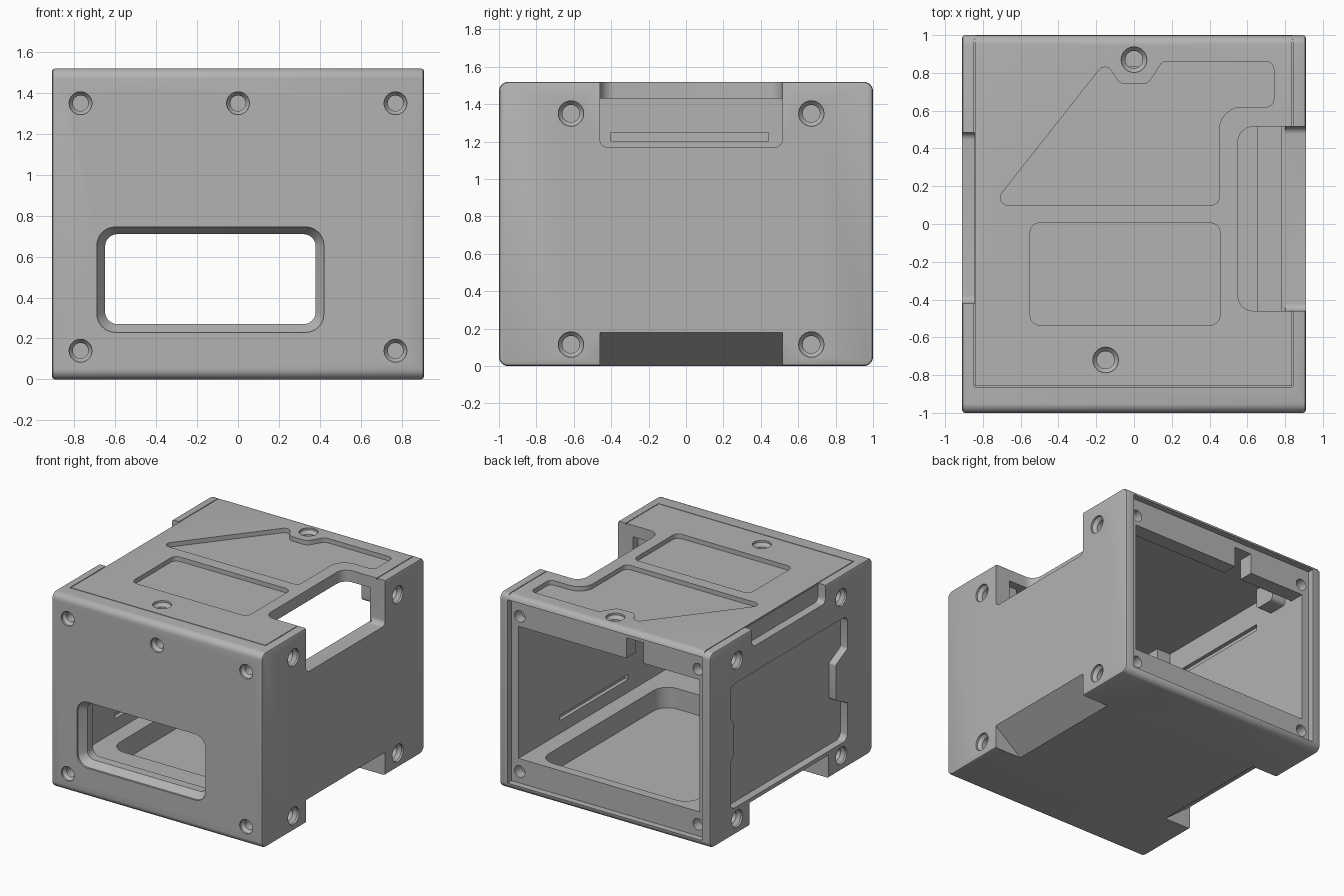
import bpy, bmesh, math
from mathutils import Vector

if "Cube" in bpy.data.objects:
    bpy.data.objects.remove(bpy.data.objects["Cube"])

grey = bpy.data.materials.new("housing_grey")
grey.use_nodes = True
COLOR = (0.45, 0.45, 0.45, 1)
grey.diffuse_color = COLOR
grey.node_tree.nodes["Principled BSDF"].inputs["Base Color"].default_value = COLOR


def fillet(corners, radius, seg=6):
    """Round every corner of a polygon with an exact arc."""
    out, n = [], len(corners)
    for i, c in enumerate(corners):
        b = Vector(c[:2])
        r = c[2] if len(c) > 2 else radius
        u = (Vector(corners[i - 1][:2]) - b).normalized()
        v = (Vector(corners[(i + 1) % n][:2]) - b).normalized()
        half = u.angle(v) / 2
        if r <= 0:
            out.append(b)
            continue
        d, w = r / math.tan(half), math.sin(half)
        a, e = b + u * d, b + v * d
        for k in range(seg + 1):
            t = k / seg
            p, q, s = (1 - t) ** 2, 2 * w * t * (1 - t), t * t
            out.append((a * p + b * q + e * s) / (p + q + s))
    return out


def rect(a0, a1, b0, b1, r=0):
    return fillet([(a0, b0), (a1, b0), (a1, b1), (a0, b1)], r)


def circle(a, b, r, n=24):
    return [Vector((a + r * math.cos(k * math.tau / n), b + r * math.sin(k * math.tau / n)))
            for k in range(n)]


def place(axis, p, h):
    return {"x": (h, p[0], p[1]), "y": (p[0], h, p[1]), "z": (p[0], p[1], h)}[axis]


def loft(name, axis, sections):
    """Solid through (outline, position) sections along an axis."""
    bm = bmesh.new()
    rings = [[bm.verts.new(place(axis, p, h)) for p in loop] for loop, h in sections]
    n = len(rings[0])
    for r0, r1 in zip(rings, rings[1:]):
        for i in range(n):
            j = (i + 1) % n
            bm.faces.new((r0[i], r0[j], r1[j], r1[i]))
    bm.faces.new(rings[0])
    bm.faces.new(rings[-1])
    bmesh.ops.recalc_face_normals(bm, faces=bm.faces)
    mesh = bpy.data.meshes.new(name)
    bm.to_mesh(mesh)
    bm.free()
    mesh.materials.append(grey)
    ob = bpy.data.objects.new(name, mesh)
    bpy.context.collection.objects.link(ob)
    return ob


def apply(ob, mod):
    bpy.ops.object.select_all(action="DESELECT")
    bpy.context.view_layer.objects.active = ob
    ob.select_set(True)
    bpy.ops.object.modifier_apply(modifier=mod.name)


# Outer block
W, H = 0.91, 1.52
profile = fillet([(-1, 0), (1, 0), (1, H), (-1, H)], 0.05)
body = loft("housing", "x", [(profile, -W), (profile, W)])
bevel = body.modifiers.new("edge_bevel", "BEVEL")
bevel.width, bevel.segments, bevel.limit_method = 0.015, 2, "ANGLE"
bevel.angle_limit = math.radians(40)
apply(body, bevel)


def cut(axis, *sections):
    tool = loft("cutter", axis, sections)
    tool.hide_render = True
    mod = body.modifiers.new("cut", "BOOLEAN")
    mod.operation, mod.solver, mod.object = "DIFFERENCE", "EXACT", tool
    apply(body, mod)
    bpy.data.objects.remove(tool)


def slot(axis, loop, lo, hi):
    cut(axis, (loop, lo), (loop, hi))


def screw_hole(axis, a, b, face, inward, r, depth=0.11):
    """Countersunk hole running inward from a face."""
    wide, thin = circle(a, b, r), circle(a, b, r * 0.68)
    cut(axis, (wide, face - inward * 0.02), (wide, face + inward * 0.015),
        (thin, face + inward * 0.04), (thin, face + inward * depth))


# Cavity, open at the back with a stepped rim and a top flange
slot("y", rect(-0.78, 0.78, 0.24, 1.43), -0.86, 0.83)
slot("y", rect(-0.78, 0.78, 0.24, 1.27), 0.8, 1.1)
slot("y", rect(-0.84, 0.84, 0.05, 1.48), 0.95, 1.1)
slot("y", rect(-0.3, -0.15, 1.2, 1.43), 0.8, 1.0)
slot("z", rect(-0.65, 0.65, -0.65, 0.88, 0.12), 0.08, 0.3)

# Chamfered front window
cut("y", (rect(-0.69, 0.42, 0.23, 0.745, 0.09), -1.01),
    (rect(-0.69, 0.42, 0.23, 0.745, 0.09), -0.985),
    (rect(-0.65, 0.38, 0.27, 0.71, 0.06), -0.93),
    (rect(-0.65, 0.38, 0.27, 0.71, 0.06), -0.8))

# Large opening on the upper left edge
slot("z", fillet([(0.55, -0.46, 0.08), (0.8, -0.46, 0), (0.8, 0.515, 0), (0.55, 0.515, 0.08)], 0), 1.17, 1.6)
slot("x", fillet([(-0.46, 1.17), (0.515, 1.17), (0.515, 1.6, 0), (-0.46, 1.6, 0)], 0.04), 0.76, 1)

# Narrow slot on the upper right edge
slot("x", fillet([(-0.42, 1.38), (0.485, 1.38), (0.485, 1.6, 0), (-0.42, 1.6, 0)], 0.04), -1, -0.845)

# Sloped grip notches along both lower sides
for s in (-1, 1):
    slope = [(s * 0.68, 0), (s * 0.65, -0.05), (s * 1.0, -0.05), (s * 1.0, 0.18), (s * W, 0.18)]
    slot("y", slope, -0.46, 0.515)

# Guide grooves inside the side walls
for s in (-1, 1):
    for z0, z1 in ((0.34, 0.38), (1.2, 1.25)):
        lo, hi = sorted((s * 0.76, s * 0.81))
        slot("x", rect(-0.4, 0.44, z0, z1), lo, hi)

# Recessed panel on the right side with stepped front and back edges
panel = [(-0.69, 0.21), (0.75, 0.21), (0.75, 0.58, 0.015), (0.71, 0.62, 0.015),
         (0.71, 0.88, 0.015), (0.75, 0.92, 0.015), (0.75, 1.18), (-0.69, 1.18),
         (-0.69, 0.92, 0.02), (-0.55, 0.85, 0.02), (-0.55, 0.57, 0.02), (-0.69, 0.5, 0.02)]
slot("x", fillet(panel, 0.05, 4), -1, -0.85)

# Shallow label pockets on the top
big = [(-0.75, 0.1), (0.45, 0.1), (0.45, 0.62, 0.12), (0.74, 0.62), (0.74, 0.86),
       (0.15, 0.86), (0.075, 0.74, 0.06), (-0.075, 0.74, 0.06), (-0.15, 0.86)]
slot("z", fillet(big, 0.04), 1.485, 1.6)
slot("z", rect(-0.55, 0.455, -0.535, 0.005, 0.05), 1.485, 1.6)

# Seam lines around the lid
for x in (-0.845, 0.84):
    slot("z", rect(x - 0.003, x + 0.003, -0.86, 1.1), 1.51, 1.6)
slot("z", rect(-0.845, 0.84, -0.863, -0.857), 1.51, 1.6)

# Screw holes: front, back, sides and top
for x, z in ((-0.77, 0.14), (0.77, 0.14), (-0.77, 1.35), (0, 1.35), (0.77, 1.35)):
    screw_hole("y", x, z, -1, 1, 0.056)
    if x:
        slot("y", circle(x, z, 0.045), 0.87, 0.97)
for s in (-1, 1):
    for y in (-0.615, 0.67):
        for z in (0.115, 1.35):
            screw_hole("x", y, z, s * W, -s, 0.068)
screw_hole("z", 0, 0.87, H, -1, 0.068)
screw_hole("z", -0.15, -0.72, H, -1, 0.068)

# Screw lugs under the lid corners
lugs = []
for s, side in ((-1, "right"), (1, "left")):
    for y, end in ((-0.615, "front"), (0.67, "back")):
        lo, hi = sorted((s * 0.66, s * 0.8))
        lugs.append(loft(f"{end}_{side}_lug", "x",
                         [(rect(y - 0.09, y + 0.09, 1.27, 1.45, 0.03), lo),
                          (rect(y - 0.09, y + 0.09, 1.27, 1.45, 0.03), hi)]))

# Smooth the rounded parts, keep hard edges
for ob in [body] + lugs:
    bpy.ops.object.select_all(action="DESELECT")
    bpy.context.view_layer.objects.active = ob
    ob.select_set(True)
    bpy.ops.object.shade_smooth_by_angle(angle=math.radians(30))
